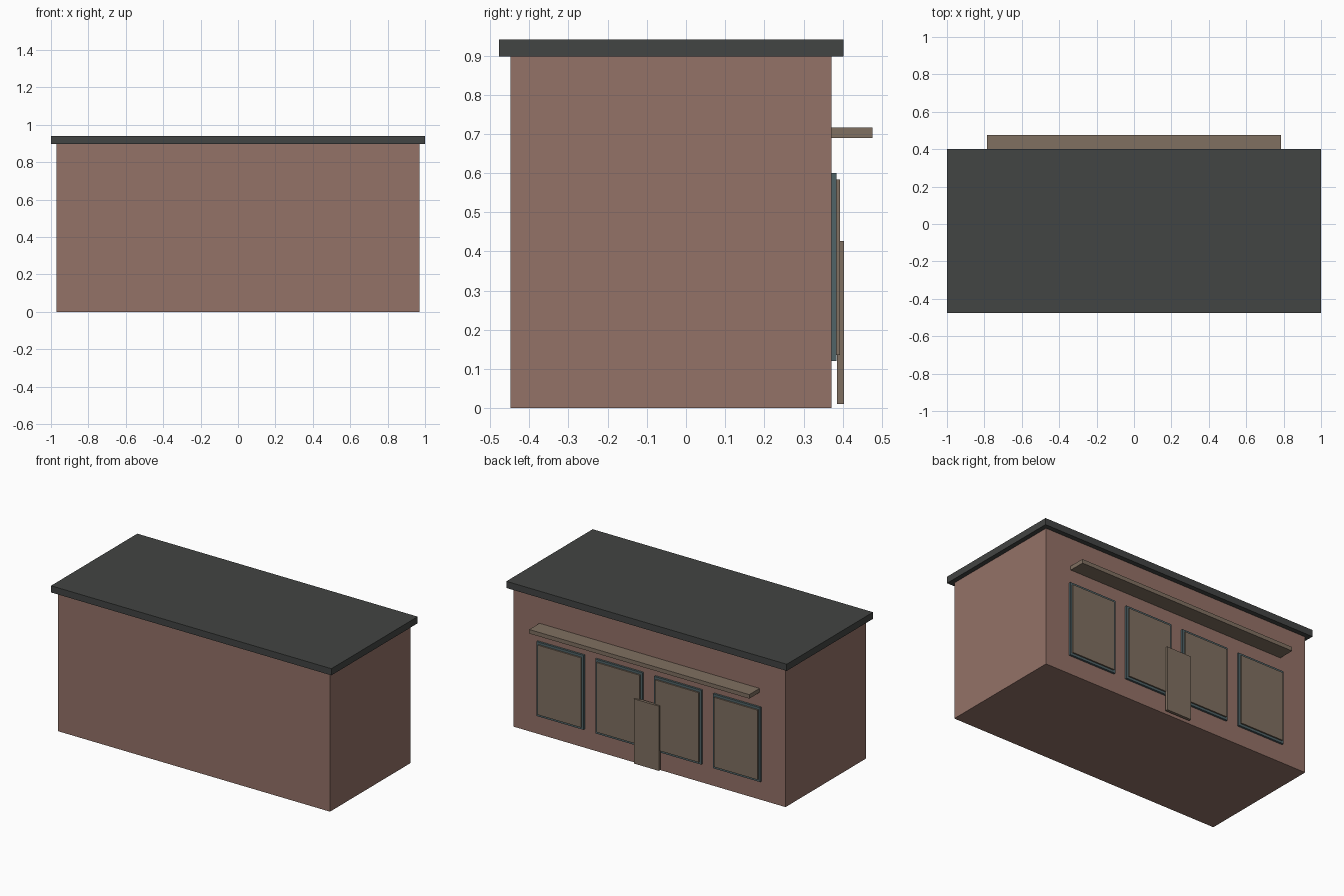
import bpy

if "Cube" in bpy.data.objects:
    bpy.data.objects.remove(bpy.data.objects["Cube"])


def material(name, rgb):
    m = bpy.data.materials.new(name)
    m.diffuse_color = (*rgb, 1)
    m.use_nodes = True
    m.node_tree.nodes["Principled BSDF"].inputs["Base Color"].default_value = m.diffuse_color
    return m


BRICK = material("brick", (0.296, 0.168, 0.136))
ROOF = material("dark_roof", (0.055, 0.058, 0.056))
FRAME = material("teal_frame", (0.08, 0.125, 0.135))
TAUPE = material("taupe", (0.215, 0.162, 0.119))


def box(name, x, y, z, mat):
    """Box spanning the given (min, max) ranges."""
    spans = (x, y, z)
    bpy.ops.mesh.primitive_cube_add(size=1, location=[(a + b) / 2 for a, b in spans])
    ob = bpy.context.object
    ob.name = name
    ob.scale = [b - a for a, b in spans]
    bpy.ops.object.transform_apply(location=False, rotation=False, scale=True)
    ob.data.materials.append(mat)
    return ob


# Main building and overhanging flat roof
box("building_body", (-0.97, 0.97), (-0.448, 0.371), (0, 0.898), BRICK)
box("roof_slab", (-1, 1), (-0.477, 0.402), (0.898, 0.941), ROOF)

# Canopy over the windows
box("canopy", (-0.785, 0.785), (0.371, 0.476), (0.69, 0.716), TAUPE)

# Row of four windows: frame plate with a raised pane
for i in range(4):
    cx = -0.63 + 0.42 * i
    box(f"window_frame_{i + 1}", (cx - 0.168, cx + 0.168), (0.371, 0.384), (0.12, 0.6), FRAME)
    box(f"window_pane_{i + 1}", (cx - 0.155, cx + 0.155), (0.384, 0.393), (0.135, 0.584), TAUPE)

# Door panel, standing slightly off the wall
box("door", (-0.089, 0.089), (0.385, 0.403), (0.01, 0.427), TAUPE)
